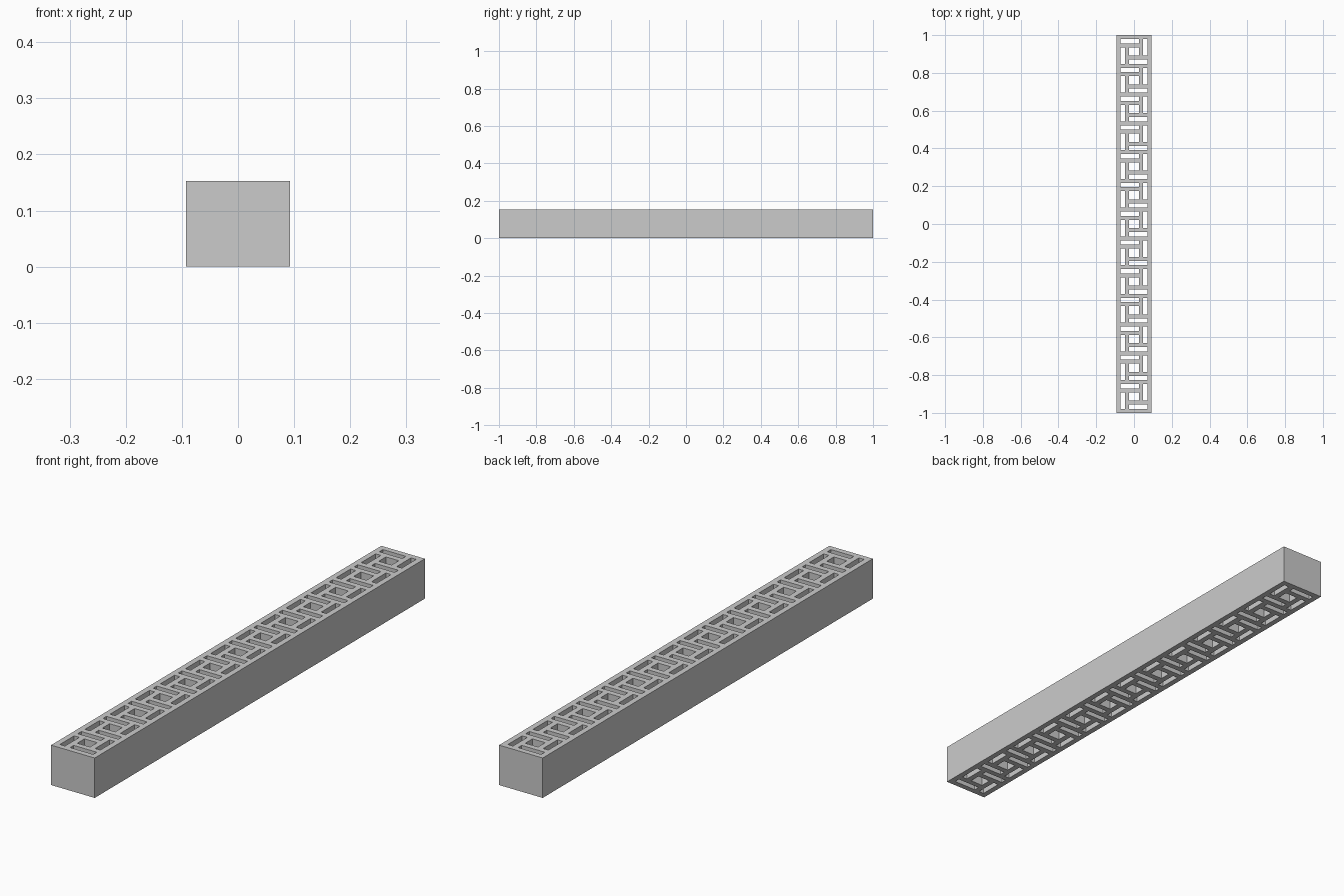
import bpy, bmesh
from itertools import accumulate

if "Cube" in bpy.data.objects:
    bpy.data.objects.remove(bpy.data.objects["Cube"])

U = 2 / 92            # width of one lattice bar
HEIGHT = 0.153
CELLS = 13

# One repeat of the fret, front to back; '#' is solid, '.' is open
PATTERN = ["#######",   # cross bar
           "#.#...#",
           "#.#####",
           "#.#.#.#",
           "#####.#",
           "#...#.#"]
COLS = [1, 1, 1, 2.5, 1, 1, 1]    # column widths in bars
ROWS = [1, 1, 1, 2, 1, 1]         # row depths in bars

rows = PATTERN * CELLS + [PATTERN[0]]
depths = ROWS * CELLS + [ROWS[0]]
xs = [(v - sum(COLS) / 2) * U for v in accumulate([0] + COLS)]
ys = [v * U - 1 for v in accumulate([0] + depths)]

# Plan of the fret, sharing vertices between neighbouring squares
bm = bmesh.new()
grid = [[bm.verts.new((x, y, 0)) for x in xs] for y in ys]
for j, row in enumerate(rows):
    for i, c in enumerate(row):
        if c == "#":
            bm.faces.new((grid[j][i], grid[j][i + 1],
                          grid[j + 1][i + 1], grid[j + 1][i]))
bmesh.ops.delete(bm, geom=[v for v in bm.verts if not v.link_faces],
                 context="VERTS")

# Raise the plan into a solid
top = bmesh.ops.extrude_face_region(bm, geom=bm.faces[:], use_keep_orig=True)
for v in top["geom"]:
    if isinstance(v, bmesh.types.BMVert):
        v.co.z = HEIGHT
bmesh.ops.recalc_face_normals(bm, faces=bm.faces)

mesh = bpy.data.meshes.new("fret_lattice_beam")
bm.to_mesh(mesh)
bm.free()
beam = bpy.data.objects.new("fret_lattice_beam", mesh)
bpy.context.collection.objects.link(beam)
